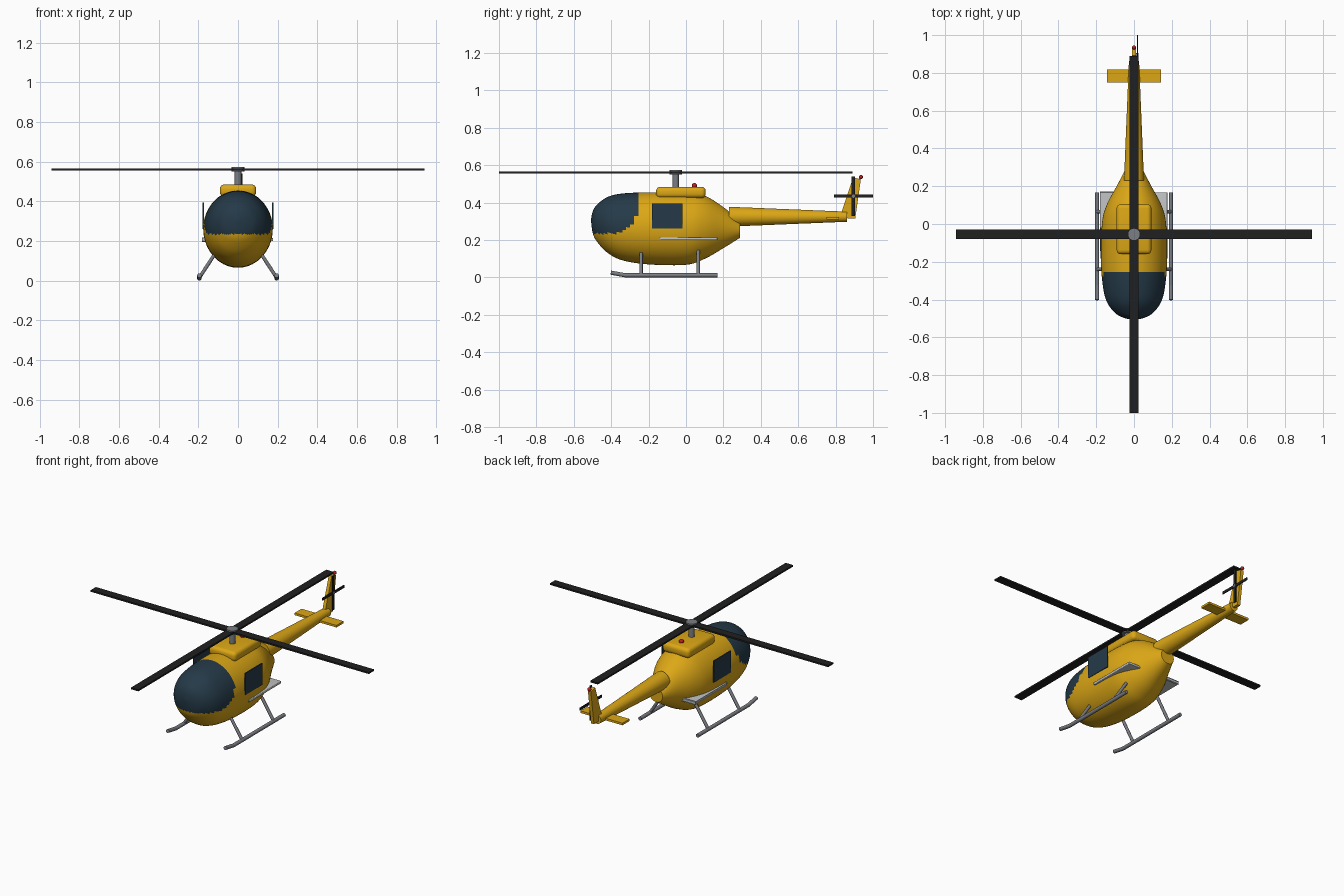
import bpy, bmesh
from math import sin, cos, pi
from mathutils import Vector

if "Cube" in bpy.data.objects:
    bpy.data.objects.remove(bpy.data.objects["Cube"])


def material(name, r, g, b):
    m = bpy.data.materials.new(name)
    m.use_nodes = True
    m.diffuse_color = (r, g, b, 1)
    m.node_tree.nodes["Principled BSDF"].inputs["Base Color"].default_value = (r, g, b, 1)
    return m


yellow = material("yellow paint", .72, .39, .008)
glass = material("dark glass", .018, .042, .065)
black = material("blade black", .014, .014, .015)
grey = material("metal grey", .2, .21, .23)
silver = material("step silver", .55, .56, .57)
red = material("beacon red", .5, .015, .015)


def finish(name, bm, *mats, smooth=True):
    bmesh.ops.recalc_face_normals(bm, faces=bm.faces)
    mesh = bpy.data.meshes.new(name)
    bm.to_mesh(mesh)
    bm.free()
    obj = bpy.data.objects.new(name, mesh)
    bpy.context.collection.objects.link(obj)
    for m in mats:
        mesh.materials.append(m)
    if smooth:
        bpy.ops.object.select_all(action='DESELECT')
        bpy.context.view_layer.objects.active = obj
        obj.select_set(True)
        bpy.ops.object.shade_smooth_by_angle(angle=.7)
    return obj


def box(name, lo, hi, mat, bevel=0):
    lo, hi = Vector(lo), Vector(hi)
    bm = bmesh.new()
    bmesh.ops.create_cube(bm, size=1)
    for v in bm.verts:
        v.co = (lo + hi) / 2 + v.co * (hi - lo)
    if bevel:
        bmesh.ops.bevel(bm, geom=bm.edges[:], offset=bevel, segments=4,
                        profile=.5, affect='EDGES')
    return finish(name, bm, mat, smooth=bevel > 0)


def rod(name, a, b, r1, mat, r2=None, sides=20):
    a, b = Vector(a), Vector(b)
    bm = bmesh.new()
    bmesh.ops.create_cone(bm, cap_ends=True, segments=sides, radius1=r1,
                          radius2=r1 if r2 is None else r2, depth=(b - a).length)
    turn = (b - a).to_track_quat('Z', 'Y')
    for v in bm.verts:
        v.co = turn @ v.co + (a + b) / 2
    return finish(name, bm, mat)


def ball(name, centre, r, mat):
    bm = bmesh.new()
    bmesh.ops.create_uvsphere(bm, u_segments=16, v_segments=10, radius=r)
    bmesh.ops.translate(bm, verts=bm.verts, vec=centre)
    return finish(name, bm, mat)


# Fuselage stations: y, top, bottom, half width
stations = [(-.507, .315, .295, .008), (-.498, .355, .235, .05), (-.475, .39, .19, .095),
            (-.42, .43, .132, .14), (-.34, .449, .092, .163), (-.2, .455, .07, .175),
            (0, .453, .068, .17), (.1, .437, .1, .145), (.2, .376, .157, .092),
            (.29, .3, .213, .045)]


def spline(points, steps):
    pts = [Vector(p) for p in points]
    pts = [pts[0]] + pts + [pts[-1]]
    for a, b, c, d in zip(pts, pts[1:], pts[2:], pts[3:]):
        for i in range(steps):
            t = i / steps
            yield (b * 2 + (c - a) * t + (a * 2 - b * 5 + c * 4 - d) * t**2
                   + (b * 3 - a - c * 3 + d) * t**3) / 2
    yield pts[-1]


bm = bmesh.new()
sides, rings = 72, []
for y, top, bottom, width in spline(stations, 6):
    ring = []
    for i in range(sides):
        a = 2 * pi * i / sides
        ring.append(bm.verts.new((width * cos(a), y,
                                  (top + bottom) / 2 + (top - bottom) / 2 * sin(a))))
    rings.append(ring)
for r, s in zip(rings, rings[1:]):
    for i in range(sides):
        j = (i + 1) % sides
        bm.faces.new((r[i], r[j], s[j], s[i]))
bm.faces.new(rings[0])
bm.faces.new(rings[-1])
# Canopy glass wraps the upper nose with a rounded rear lower corner
for f in bm.faces:
    c = f.calc_center_median()
    back, low = max(0, c.y + .4) / .14, max(0, .365 - c.z) / .13
    f.material_index = int(back**2 + low**2 < 1)
finish("fuselage", bm, yellow, glass)

# Engine cowl, mast and main rotor
box("engine_cowl", (-.092, -.16, .425), (.092, .105, .485), yellow, .022)
ball("cowl_beacon", (0, .045, .491), .014, red)
hub_y = -.055
rod("rotor_mast", (0, hub_y, .46), (0, hub_y, .56), .017, grey)
rod("rotor_hub", (0, hub_y, .55), (0, hub_y, .574), .033, grey)
box("main_blade_cross", (-.942, hub_y - .025, .556), (.942, hub_y + .025, .566), black)
box("main_blade_long", (-.025, hub_y - .945, .556), (.025, hub_y + .945, .566), black)

# Tail boom, stabiliser and fin
rod("tail_boom", (0, .23, .325), (0, .862, .325), .053, yellow, .027, 32)
box("stabiliser", (-.142, .75, .31), (.142, .818, .323), yellow)
bm = bmesh.new()
outline = [(.83, .345), (.893, .535), (.935, .525), (.905, .315), (.865, .315)]
face = bm.faces.new([bm.verts.new((-.01, y, z)) for y, z in outline])
grown = bmesh.ops.extrude_face_region(bm, geom=[face])["geom"]
bmesh.ops.translate(bm, vec=(.02, 0, 0),
                    verts=[v for v in grown if isinstance(v, bmesh.types.BMVert)])
finish("tail_fin", bm, yellow, smooth=False)
ball("fin_beacon", (0, .935, .537), .011, red)

# Tail rotor on the left of the fin
tail_y, tail_z = .895, .435
rod("tail_rotor_hub", (.005, tail_y, tail_z), (.025, tail_y, tail_z), .009, grey)
box("tail_blade_upright", (.017, tail_y - .009, tail_z - .105),
    (.022, tail_y + .009, tail_z + .105), black)
box("tail_blade_level", (.017, tail_y - .105, tail_z - .008),
    (.022, tail_y + .105, tail_z + .008), black)

# Side windows, steps and landing skids, mirrored
for side, s in (("left", 1), ("right", -1)):
    box(side + "_door_window", (s * .172, -.183, .262), (s * .178, -.018, .395), glass)
    box(side + "_step", (s * .09, -.14, .2), (s * .177, .168, .215), silver, .004)
    x = s * .195
    rod(side + "_skid", (x, -.33, .012), (x, .168, .012), .011, grey)
    rod(side + "_skid_tip", (x, -.325, .012), (x, -.402, .026), .011, grey)
    for end, y in (("front", -.24), ("rear", .065)):
        rod(f"{side}_{end}_strut", (x, y, .015), (s * .11, y, .145), .009, grey)
